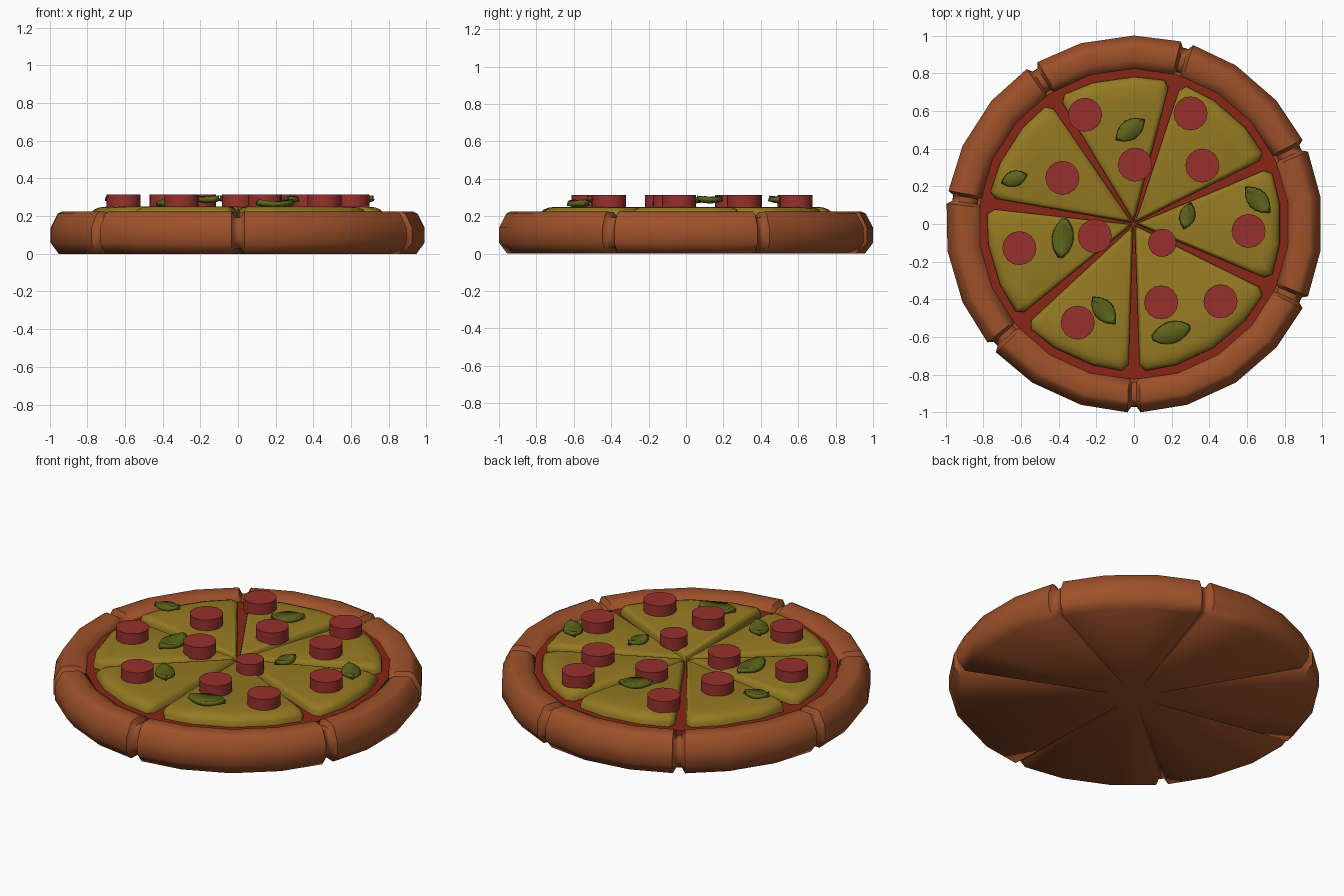
import bpy, bmesh, math
from math import sin, cos, radians, pi
from mathutils import Vector

if "Cube" in bpy.data.objects:
    bpy.data.objects.remove(bpy.data.objects["Cube"])

STEP = 360 / 22
# Slices span three rim segments each, the last one spans four
CUTS = [-90 + STEP * k for k in (0, 4, 7, 10, 13, 16, 19)]


def material(name, rgb):
    m = bpy.data.materials.new(name)
    m.diffuse_color = (*rgb, 1)
    m.use_nodes = True
    m.node_tree.nodes["Principled BSDF"].inputs["Base Color"].default_value = m.diffuse_color
    return m


CRUST = material("baked_crust", (0.34, 0.082, 0.023))
SAUCE = material("tomato_sauce", (0.25, 0.02, 0.008))
CHEESE = material("cheese", (0.30, 0.195, 0.016))
MEAT = material("pepperoni", (0.31, 0.03, 0.026))
LEAF = material("basil", (0.11, 0.125, 0.01))


def add_object(name, bm, mat, angle):
    bmesh.ops.recalc_face_normals(bm, faces=bm.faces)
    me = bpy.data.meshes.new(name)
    bm.to_mesh(me)
    bm.free()
    ob = bpy.data.objects.new(name, me)
    bpy.context.collection.objects.link(ob)
    me.materials.append(mat)
    bpy.ops.object.select_all(action='DESELECT')
    ob.select_set(True)
    bpy.context.view_layer.objects.active = ob
    if angle:
        bpy.ops.object.shade_smooth_by_angle(angle=radians(angle))
    return ob


def loft(layers, bottom_pole=None):
    """Closed solid through stacked loops of equal length."""
    bm = bmesh.new()
    loops = [[bm.verts.new(p) for p in layer] for layer in layers]
    n = len(loops[0])
    for a, b in zip(loops, loops[1:]):
        for i in range(n):
            j = (i + 1) % n
            bm.faces.new((a[i], a[j], b[j], b[i]))
    if bottom_pole:
        c = bm.verts.new(bottom_pole)
        for i in range(n):
            bm.faces.new((c, loops[0][(i + 1) % n], loops[0][i]))
    else:
        bm.faces.new(loops[0][::-1])
    bm.faces.new(loops[-1])
    return bm


def polar(r, deg, z):
    return Vector((r * cos(radians(deg)), r * sin(radians(deg)), z))


# Crust: 22-sided rim with a groove at every cut
spokes = []
for k in range(22):
    a = -90 + STEP * k
    if k in (0, 4, 7, 10, 13, 16, 19):
        spokes += [(a - 2, 0), (a - 0.9, 0.032), (a + 0.9, 0.032), (a + 2, 0)]
    else:
        spokes.append((a, 0))
profile = [(0.957, 0), (1.0, 0.058), (1.0, 0.138), (0.962, 0.213), (0.94, 0.224),
           (0.87, 0.222), (0.83, 0.2), (0.81, 0.16)]
layers = []
for r, z in profile:
    p = Vector((r, z))
    inward = (Vector((0.9, 0.11)) - p).normalized()
    layers.append([])
    for a, depth in spokes:
        q = p + inward * depth
        layers[-1].append(polar(q.x, a, q.y))
add_object("crust", loft(layers, (0, 0, 0)), CRUST, 58)

# Sauce disc
add_object("sauce", loft([[polar(0.825, -90 + STEP * k, z) for k in range(22)]
                          for z in (0.15, 0.192)]), SAUCE, 0)


# Cheese wedges with rounded corners and softened top edges
def wedge(a0, a1, R, d, z):
    a0, a1 = a0 + 1.9, a1 - 1.9
    mid, half = (a0 + a1) / 2, (a1 - a0) / 2
    rs = R - 0.035
    s = math.degrees(math.asin(d / rs))
    c = math.degrees(math.asin(d / R)) + 2.3
    pts = [polar(d / sin(radians(half)), mid, z),
           polar(rs, a0 + s, z), polar(R, a0 + c, z)]
    count = round((a1 - a0) / STEP)
    for k in range(1, count):
        pts.append(polar(R, a0 - 1.9 + STEP * k, z))
    return pts + [polar(R, a1 - c, z), polar(rs, a1 - s, z)]


for i, a0 in enumerate(CUTS):
    a1 = CUTS[i + 1] if i < 6 else 270
    rings = [(0.782, 0.004, 0.18), (0.78, 0.004, 0.218),
             (0.762, 0.01, 0.236), (0.735, 0.02, 0.246), (0.70, 0.034, 0.25)]
    add_object(f"cheese_slice_{i + 1}",
               loft([wedge(a0, a1, *r) for r in rings]), CHEESE, 50)

# Pepperoni discs
for i, (x, y, r) in enumerate([
        (-0.26, 0.58, 0.09), (0.3, 0.587, 0.09), (0.005, 0.315, 0.09),
        (0.363, 0.31, 0.09), (-0.38, 0.245, 0.09), (-0.608, -0.128, 0.09),
        (-0.208, -0.064, 0.09), (0.15, -0.1, 0.075), (0.608, -0.037, 0.09),
        (0.144, -0.416, 0.09), (0.459, -0.41, 0.09), (-0.299, -0.523, 0.09)]):
    bm = loft([[polar(r, k * 22.5, z) + Vector((x, y, 0)) for k in range(16)]
               for z in (0.24, 0.314)])
    add_object(f"pepperoni_{i + 1}", bm, MEAT, 40)

# Basil leaves: pointed, slightly folded along the middle
for i, (x, y, length, turn) in enumerate([
        (-0.02, 0.5, 0.19, 35), (-0.635, 0.24, 0.15, 18), (-0.378, -0.075, 0.19, 83),
        (0.283, 0.043, 0.15, 75), (0.656, 0.128, 0.19, -47),
        (-0.16, -0.459, 0.19, -50), (0.197, -0.576, 0.19, 17)]):
    bm = bmesh.new()
    ca, sa = cos(radians(turn)), sin(radians(turn))
    rows = []
    for k in range(7):
        t = k / 6
        w = 0.27 * length * (0.06 + sin(pi * t) ** 0.8)
        u = (t - 0.5) * length
        bow = 0.012 * (2 * t - 1) ** 2
        rows.append([bm.verts.new((x + u * ca - v * sa, y + u * sa + v * ca, 0.268 + bow + h))
                     for v, h in ((-w, 0.01), (0, 0), (w, 0.01))])
    for a, b in zip(rows, rows[1:]):
        for j in (0, 1):
            bm.faces.new((a[j], b[j], b[j + 1], a[j + 1]))
    leaf = add_object(f"basil_leaf_{i + 1}", bm, LEAF, 40)
    mod = leaf.modifiers.new("thickness", 'SOLIDIFY')
    mod.thickness = 0.024
    mod.offset = -1
